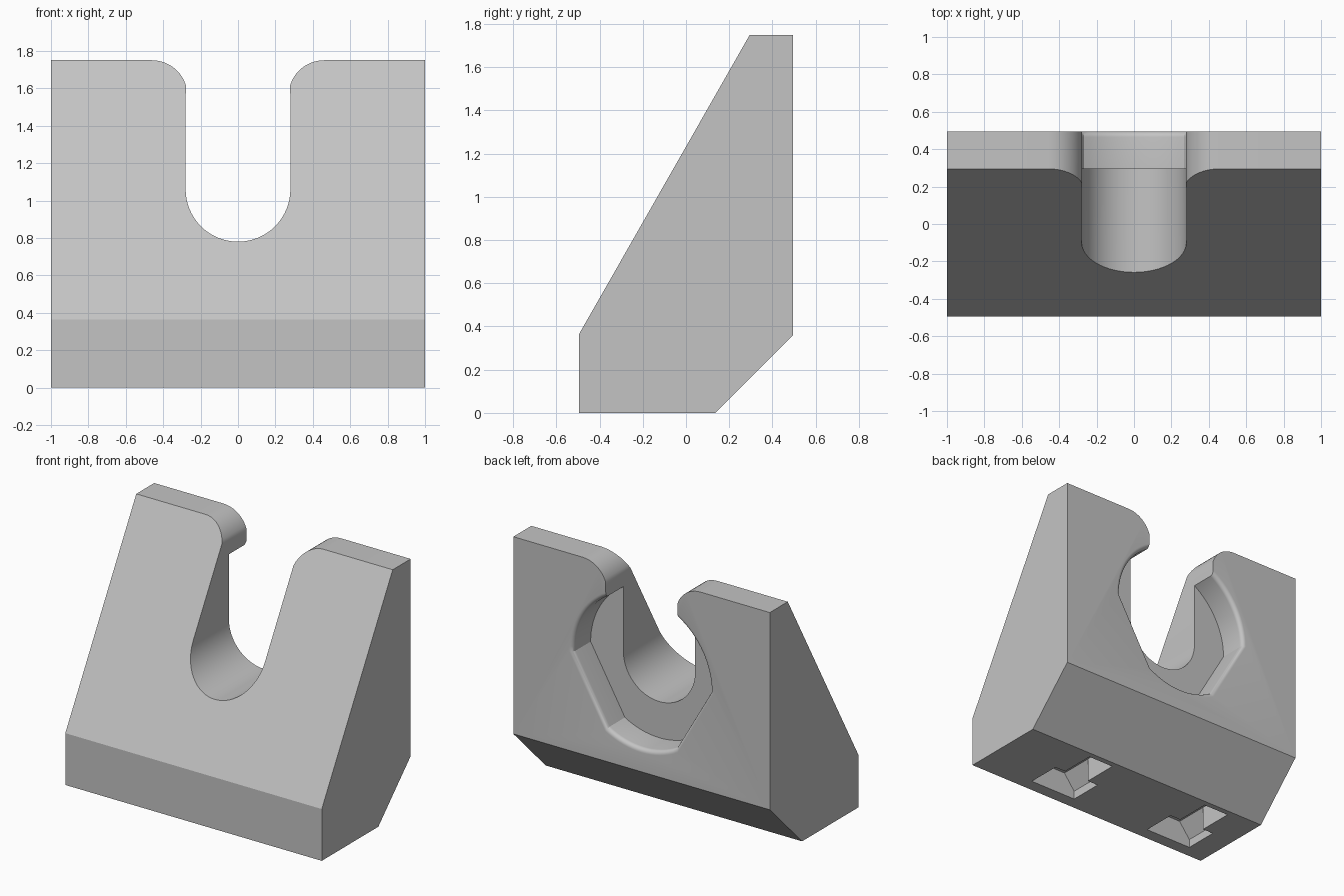
import bpy, bmesh, math

if "Cube" in bpy.data.objects:
    bpy.data.objects.remove(bpy.data.objects["Cube"])

grey = bpy.data.materials.new("plain grey")
grey.diffuse_color = (0.55, 0.55, 0.55, 1)
grey.use_nodes = True
grey.node_tree.nodes["Principled BSDF"].inputs["Base Color"].default_value = grey.diffuse_color


def loft(name, rings):
    """Solid through rings of equal point count, capped at both ends."""
    bm = bmesh.new()
    loops = [[bm.verts.new(p) for p in r] for r in rings]
    n = len(loops[0])
    for a, b in zip(loops, loops[1:]):
        for i in range(n):
            j = (i + 1) % n
            bm.faces.new((a[i], a[j], b[j], b[i]))
    bm.faces.new(loops[0])
    bm.faces.new(loops[-1])
    bmesh.ops.recalc_face_normals(bm, faces=bm.faces)
    me = bpy.data.meshes.new(name)
    bm.to_mesh(me)
    bm.free()
    ob = bpy.data.objects.new(name, me)
    bpy.context.collection.objects.link(ob)
    me.materials.append(grey)
    return ob


def arc(cx, cz, r, a0, a1, n):
    return [(cx + r * math.cos(math.radians(a0 + (a1 - a0) * i / n)),
             cz + r * math.sin(math.radians(a0 + (a1 - a0) * i / n))) for i in range(n + 1)]


def cut(body, cutter):
    m = body.modifiers.new("cut", 'BOOLEAN')
    m.operation, m.solver, m.object = 'DIFFERENCE', 'EXACT', cutter
    bpy.context.view_layer.objects.active = body
    bpy.ops.object.modifier_apply(modifier=m.name)
    bpy.data.objects.remove(cutter)


# Wedge block: side profile extruded across the width
side = [(-.495, 0), (.135, 0), (.495, .36), (.495, 1.75), (.295, 1.75), (-.495, .365)]
body = loft("wedge_cradle", [[(x, y, z) for y, z in side] for x in (-1, 1)])

# U slot with rounded mouth
CZ = 1.06
right = arc(.46, 1.56, .19, 162, 90, 10)
outline = (arc(0, CZ, .28, 180, 360, 32) + right + [(.46, 1.9), (-.46, 1.9)]
           + [(-x, z) for x, z in reversed(right)])
cut(body, loft("slot_cutter", [[(x, y, z) for x, z in outline] for y in (-.8, .8)]))

# Rear recess: disc with two lower flats and a rounded lip
def recess(r, y):
    pts = arc(0, CZ, r, 0, 180, 48)[:-1] + [(-r, CZ)] + arc(0, CZ, r, 240, 300, 16)
    return [(x, y, z) for x, z in pts]

F = .03
lip = [recess(.535 + F * (1 - math.cos(t)), .495 - F + F * math.sin(t))
       for t in [math.pi / 2 * i / 6 for i in range(7)]]
cut(body, loft("recess_cutter", [recess(.535, .298)] + lip + [recess(.535 + F, .6)]))

# Two keyed sockets underneath: narrow well plus flared front part
for cx in (.37, -.64):
    well = [(-.1, -.405), (.1, -.405), (.1, .095), (-.1, .095)]
    cut(body, loft("well_cutter", [[(cx + x, y, z) for x, y in well] for z in (-.1, .17)]))
    flare = [(-.185, -.1), (.185, -.1), (.185, .06), (.1, .17), (-.1, .17), (-.185, .06)]
    cut(body, loft("flare_cutter", [[(cx + x, y, z) for x, z in flare] for y in (-.405, -.16)]))

bpy.ops.object.select_all(action='DESELECT')
body.select_set(True)
bpy.context.view_layer.objects.active = body
bpy.ops.object.shade_smooth_by_angle(angle=math.radians(25))
